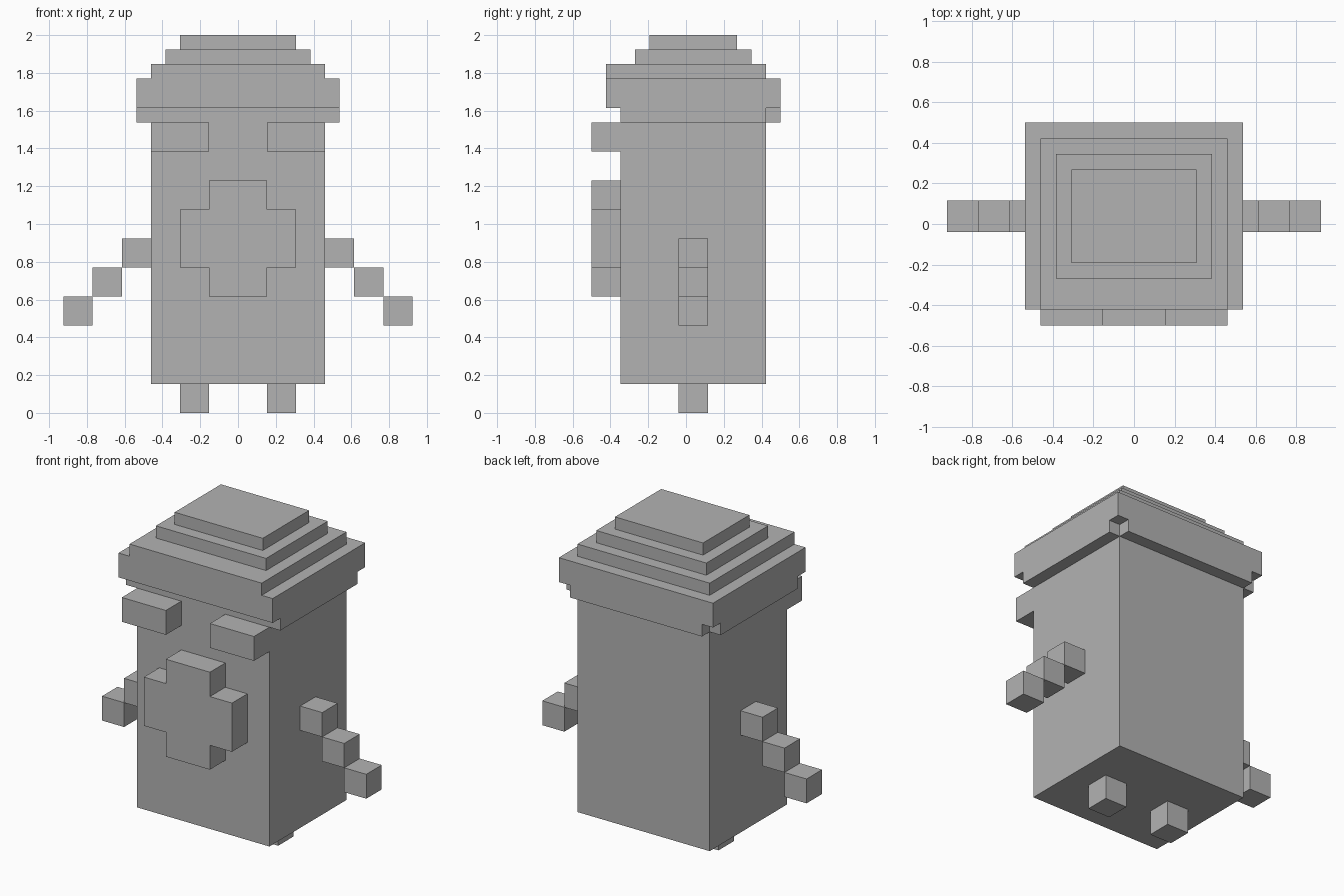
import bpy
import bmesh

cube = bpy.data.objects.get("Cube")
if cube:
    bpy.data.objects.remove(cube, do_unlink=True)

U = 1 / 13  # size of one block

grey = bpy.data.materials.new("plain grey")
grey.use_nodes = True
colour = (0.45, 0.45, 0.45, 1)
grey.diffuse_color = colour
grey.node_tree.nodes["Principled BSDF"].inputs["Base Color"].default_value = colour


def extrude_profile(name, half, y0, y1):
    """Mirror a right-hand outline of (x, z) blocks about x = 0 and extrude it along y."""
    outline = half + [(-x, z) for x, z in reversed(half)]
    return prism(name, outline, y0, y1)


def prism(name, outline, y0, y1):
    bm = bmesh.new()
    face = bm.faces.new([bm.verts.new((x * U, y0 * U, z * U)) for x, z in outline])
    grown = bmesh.ops.extrude_face_region(bm, geom=[face])["geom"]
    moved = [v for v in grown if isinstance(v, bmesh.types.BMVert)]
    bmesh.ops.translate(bm, verts=moved, vec=(0, (y1 - y0) * U, 0))
    bmesh.ops.recalc_face_normals(bm, faces=bm.faces)
    mesh = bpy.data.meshes.new(name)
    bm.to_mesh(mesh)
    bm.free()
    mesh.materials.append(grey)
    obj = bpy.data.objects.new(name, mesh)
    bpy.context.collection.objects.link(obj)
    return obj


def box(name, x0, x1, y0, y1, z0, z1):
    return prism(name, [(x0, z0), (x1, z0), (x1, z1), (x0, z1)], y0, y1)


def pair(name, x0, x1, *rest):
    box("left_" + name, x0, x1, *rest)
    box("right_" + name, -x1, -x0, *rest)


# Body
box("body", -6, 6, -4.5, 5.5, 2, 21)

# Hat: stepped main block, lower rims on sides and back, two top tiers
extrude_profile("hat_brim", [(7, 21), (7, 23), (6, 23), (6, 24)], -5.5, 5.5)
extrude_profile("hat_back_rim", [(6, 20), (6, 21), (7, 21), (7, 23)], 5.5, 6.5)
pair("hat_side_rim", 6, 7, -4.5, 5.5, 20, 21)
box("hat_middle_tier", -5, 5, -3.5, 4.5, 24, 25)
box("hat_top_tier", -4, 4, -2.5, 3.5, 25, 26)

# Face: eyes and cross-shaped nose
pair("eye", 2, 6, -6.5, -4.5, 18, 20)
extrude_profile("nose", [(2, 8), (2, 10), (4, 10), (4, 14), (2, 14), (2, 16)], -6.5, -4.5)

# Arms stepping down and outward
for i, part in enumerate(("upper_arm", "forearm", "hand")):
    x, z = 6 + 2 * i, 10 - 2 * i
    pair(part, x, x + 2, -0.5, 1.5, z, z + 2)

# Feet
pair("foot", 2, 4, -0.5, 1.5, 0, 2)
